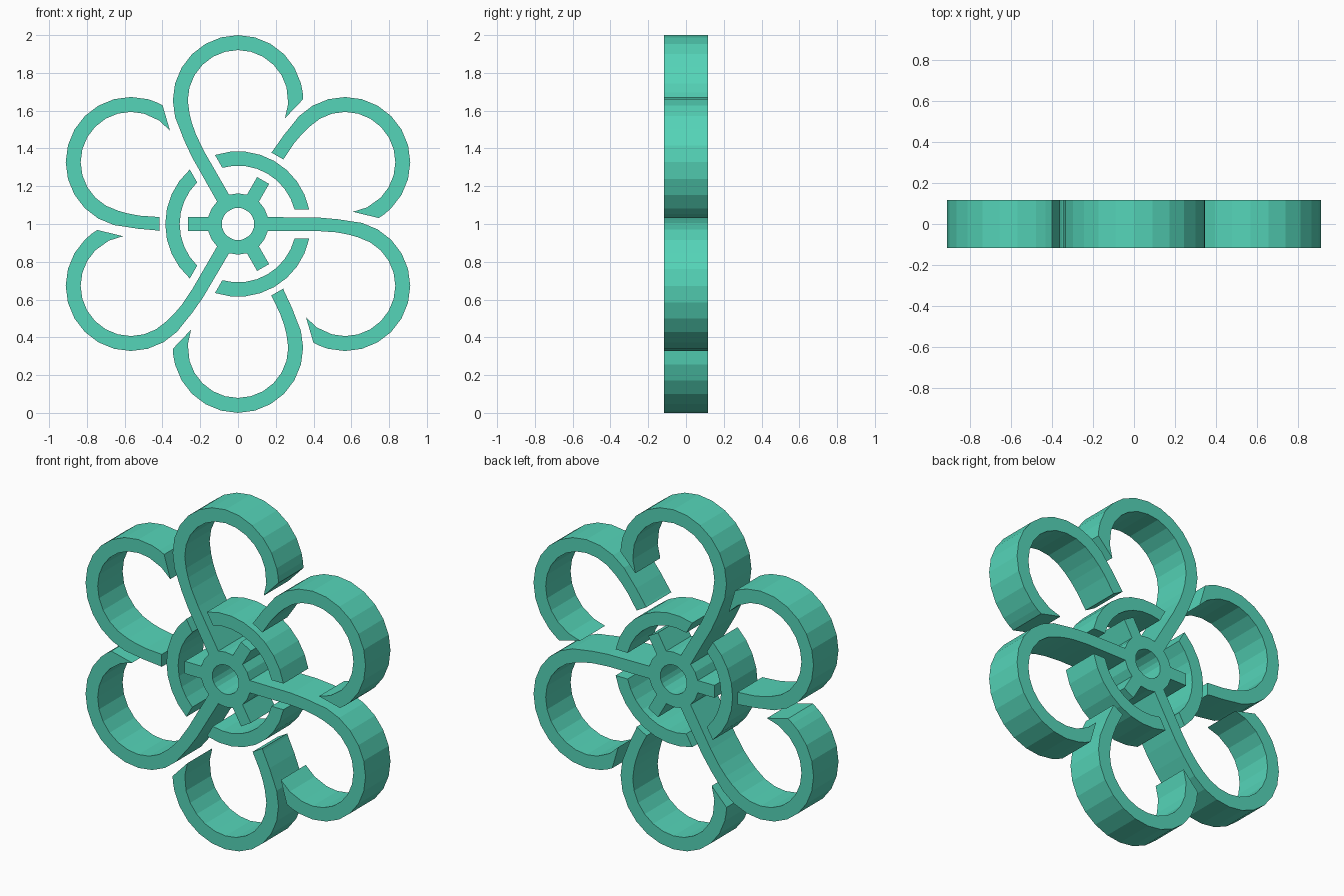
import bpy, bmesh
from math import sin, cos, asin, radians, degrees

if "Cube" in bpy.data.objects:
    bpy.data.objects.remove(bpy.data.objects["Cube"])

DEPTH = 0.232
mat = bpy.data.materials.new("teal")
mat.diffuse_color = (0.09, 0.66, 0.48, 1)
mat.use_nodes = True
mat.node_tree.nodes["Principled BSDF"].inputs["Base Color"].default_value = mat.diffuse_color


def polar(r, deg, cx=0.0, cz=0.0):
    return (cx + r * cos(radians(deg)), cz + r * sin(radians(deg)))


def turn(pairs, deg):
    c, s = cos(radians(deg)), sin(radians(deg))
    return [[(x * c - z * s, x * s + z * c) for x, z in p] for p in pairs]


def plate(name, strips):
    """Flat quad strips in the xz plane, welded and thickened along y."""
    bm = bmesh.new()
    for pairs in strips:
        rows = [[bm.verts.new((x, 0, z + 1)) for x, z in p] for p in pairs]
        for (a, b), (c, d) in zip(rows, rows[1:]):
            bm.faces.new((a, c, d, b))
    bmesh.ops.remove_doubles(bm, verts=bm.verts, dist=0.0005)
    bmesh.ops.recalc_face_normals(bm, faces=bm.faces)
    me = bpy.data.meshes.new(name)
    bm.to_mesh(me)
    bm.free()
    me.materials.append(mat)
    ob = bpy.data.objects.new(name, me)
    bpy.context.collection.objects.link(ob)
    mod = ob.modifiers.new("depth", "SOLIDIFY")
    mod.thickness = DEPTH
    mod.offset = 0
    return ob


HUB, HOLE, W = 0.162, 0.086, 0.0365
half = degrees(asin(W / HUB))          # half angle a spoke covers on the hub
root = HUB * cos(radians(half))        # where spokes meet the hub


def petal(start):
    """Stem along +x curling clockwise into an open loop."""
    cx, cz, ro, ri = 0.567, -0.3275, 0.345, 0.266
    pairs = [[(start, W), (start, -W)], [(0.43, 0.034), (0.42, -0.037)],
             [(0.53, 0.025), (0.52, -0.044)], [(0.60, 0.014), (0.585, -0.056)]]
    ends = [(a, a) for a in range(75, -106, -15)] + [(-113, -124), (-119, -141)]
    return pairs + [[polar(ro, a, cx, cz), polar(ri, b, cx, cz)] for a, b in ends]


# Hub ring with short spokes and three attached petals
angles = [k * 60 + o for k in range(6) for o in (-half, half, 30)] + [360 - half]
strips = [[[polar(HUB, a), polar(HOLE, a)] for a in angles]]
spoke = [[(root, W), (root, -W)], [(0.266, W), (0.266, -W)]]
for k in range(3):
    strips.append(turn(petal(root), k * 120))
    strips.append(turn(spoke, k * 120 + 60))
plate("hub_and_long_petals", strips)

# Loose petals and ring arcs between the stems
GAP, RO, RI, N = 0.077, 0.385, 0.309, 8
ao, ai = degrees(asin(GAP / RO)), degrees(asin(GAP / RI))
arc = [[polar(RO, ao + (120 - 2 * ao) * i / N),
        polar(RI, ai + (120 - 2 * ai) * i / N)] for i in range(N + 1)]
for k in range(3):
    plate(f"short_petal_{k + 1}", [turn(petal(0.416), k * 120 + 60)])
    plate(f"ring_arc_{k + 1}", [turn(arc, k * 120)])
